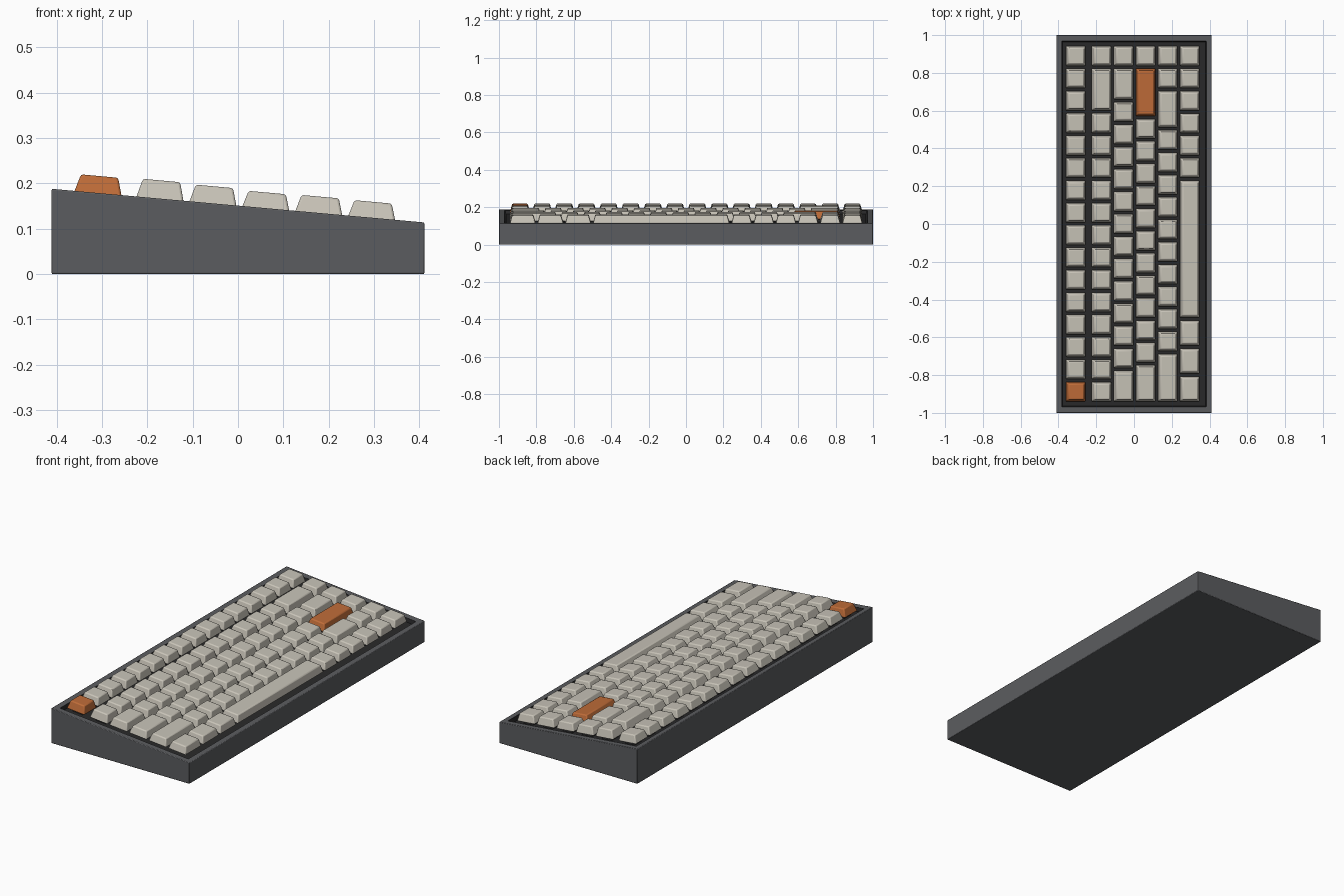
import bpy, bmesh, math

if "Cube" in bpy.data.objects:
    bpy.data.objects.remove(bpy.data.objects["Cube"])

SLOPE = 0.0902                 # case top falls towards +x
TILT = math.atan(SLOPE)
MID_Z = 0.151                  # rim height at x = 0
U = 0.1185                     # one key unit
START = -0.947                 # left end of every key row


def material(name, rgb):
    m = bpy.data.materials.new(name)
    m.diffuse_color = (*rgb, 1)
    m.use_nodes = True
    m.node_tree.nodes["Principled BSDF"].inputs["Base Color"].default_value = m.diffuse_color
    return m


CASE = material("case_grey", (0.105, 0.108, 0.115))
DARK = material("plate_dark", (0.022, 0.022, 0.023))
CAP = material("cap_beige", (0.58, 0.55, 0.48))
ACCENT = material("cap_orange", (0.52, 0.15, 0.04))


def finish(bm, name, mats, bevel=0.0, segments=2):
    bmesh.ops.recalc_face_normals(bm, faces=bm.faces)
    mesh = bpy.data.meshes.new(name)
    bm.to_mesh(mesh)
    bm.free()
    ob = bpy.data.objects.new(name, mesh)
    bpy.context.collection.objects.link(ob)
    for m in mats:
        mesh.materials.append(m)
    if bevel:
        mod = ob.modifiers.new("edge_round", 'BEVEL')
        mod.width, mod.segments = bevel, segments
        mod.limit_method, mod.angle_limit = 'ANGLE', math.radians(30)
    bpy.context.view_layer.objects.active = ob
    ob.select_set(True)
    bpy.ops.object.shade_smooth_by_angle(angle=math.radians(35))
    ob.select_set(False)
    return ob


def tilt(ob):
    ob.rotation_euler.y = TILT
    ob.location.z = MID_Z


def frustum(bm, x, y, bottom, top):
    """Tapered block; bottom and top are (half_x, half_y, z)."""
    rings = [[bm.verts.new((x + sx * hx, y + sy * hy, z))
              for sx, sy in ((-1, -1), (1, -1), (1, 1), (-1, 1))]
             for hx, hy, z in (bottom, top)]
    for i in range(4):
        j = (i + 1) % 4
        bm.faces.new((rings[0][i], rings[0][j], rings[1][j], rings[1][i]))
    bm.faces.new(rings[0][::-1])
    bm.faces.new(rings[1])


# Wedge-shaped case: underside, outer walls, rim, recess walls and floor
def ring(bm, hx, hy, z_of_x):
    return [bm.verts.new((sx * hx, sy * hy, z_of_x(sx * hx)))
            for sx, sy in ((-1, -1), (1, -1), (1, 1), (-1, 1))]


bm = bmesh.new()
rim = lambda x: MID_Z - SLOPE * x
floor = lambda x: rim(x) - 0.03
loops = [ring(bm, 0.411, 1.0, lambda x: 0.0), ring(bm, 0.411, 1.0, rim),
         ring(bm, 0.382, 0.968, rim), ring(bm, 0.379, 0.965, floor)]
for k in range(3):
    for i in range(4):
        j = (i + 1) % 4
        f = bm.faces.new((loops[k][i], loops[k][j], loops[k + 1][j], loops[k + 1][i]))
        f.material_index = 1 if k == 2 else 0
bm.faces.new(loops[0][::-1])
bm.faces.new(loops[3]).material_index = 1
finish(bm, "case", [CASE, DARK], 0.003)

# Switch plate lying in the recess
bm = bmesh.new()
frustum(bm, 0, 0, (0.378, 0.963, -0.032), (0.378, 0.963, -0.022))
tilt(finish(bm, "switch_plate", [DARK]))

# Key rows: centre x, cap height over the rim, key widths in units, accent index
ROWS = [
    (-0.3100, 0.0375, [1] * 16, 0),
    (-0.1728, 0.0400, [1] * 13 + [2, 1], None),
    (-0.0556, 0.0376, [1.5] + [1] * 12 + [1.5, 1], None),
    (0.0616, 0.0345, [1.75] + [1] * 11 + [2.25, 1], 12),
    (0.1788, 0.0360, [2.25] + [1] * 10 + [1.75, 1, 1], None),
    (0.2960, 0.0350, [1.25] * 3 + [6.25] + [1] * 6, None),
]
BASE, TOP, LOW = 0.0535, 0.0412, -0.006
stems = bmesh.new()
for n, (x, h, widths, accent) in enumerate(ROWS, 1):
    caps, special = bmesh.new(), bmesh.new()
    y = START
    for i, w in enumerate(widths):
        cy, extra = y + w * U / 2, (w - 1) * U / 2
        frustum(special if i == accent else caps, x, cy,
                (BASE, BASE + extra, LOW), (TOP, TOP + extra, h))
        frustum(stems, x, cy, (0.03, 0.03, -0.024), (0.024, 0.024, LOW + 0.004))
        y += w * U
    tilt(finish(caps, f"keycap_row_{n}", [CAP], 0.005))
    if accent is None:
        special.free()
    else:
        tilt(finish(special, f"accent_key_row_{n}", [ACCENT], 0.005))

# Switch bodies carrying the caps
tilt(finish(stems, "switches", [DARK]))
